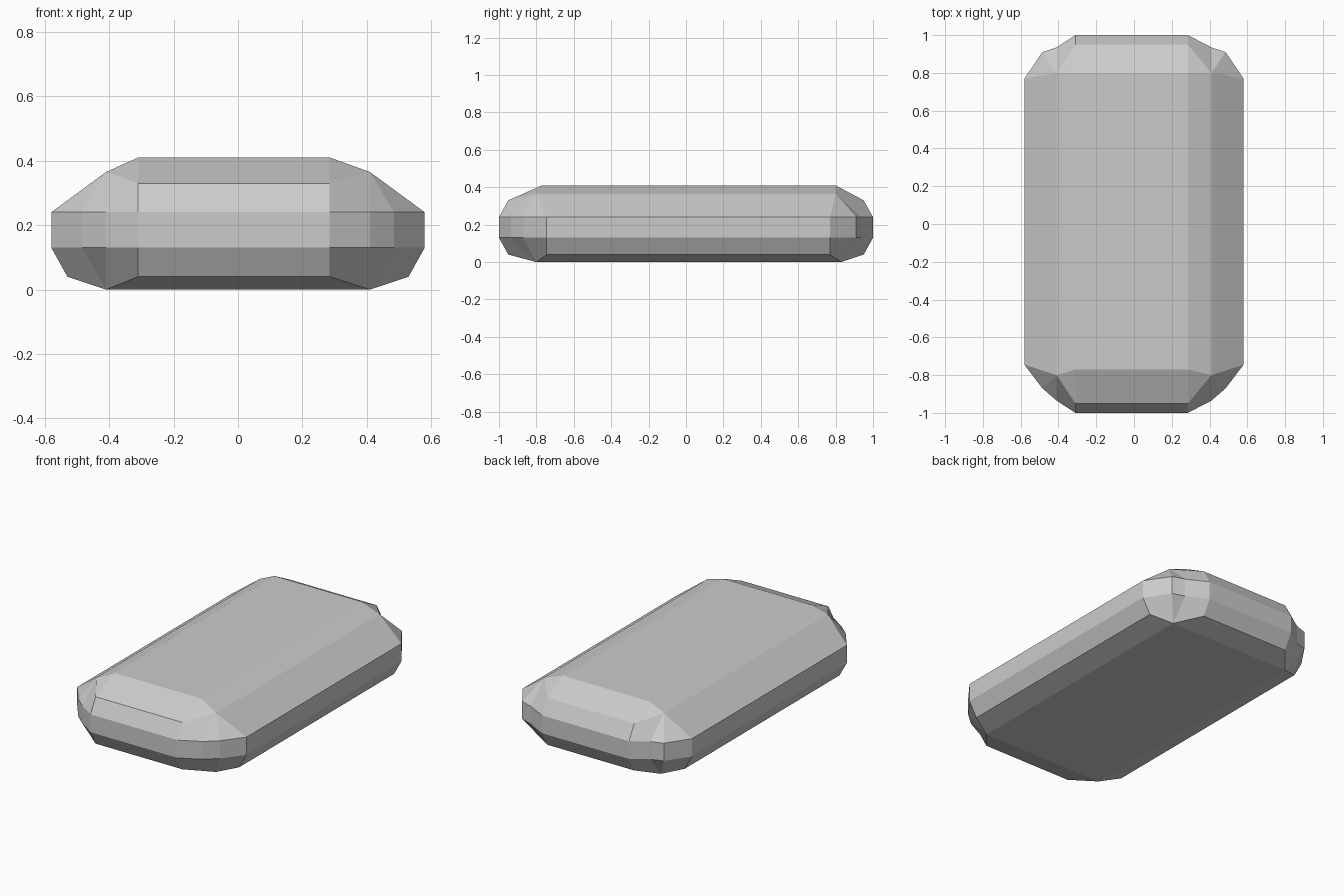
import bpy, bmesh

if "Cube" in bpy.data.objects:
    bpy.data.objects.remove(bpy.data.objects["Cube"])


def corner(sx, sy):
    """Five stacked levels of four points (side end, two bevel points, front/back end)."""
    xe = 0.285 if sx > 0 else 0.31
    ya, yb = (0.77, 0.91) if sy > 0 else (0.745, 0.87)
    y_foot, y_top = (0.83, 0.80) if sy > 0 else (0.80, 0.77)

    def p(x, y, z):
        return (sx * x, sy * y, z)

    foot = p(0.41, y_foot, 0.0)
    shoulder = p(0.41, 0.80, 0.365)
    crown = p(xe, y_top, 0.41)

    def belt(z):
        return [p(0.58, ya, z), p(0.485, yb, z), p(0.41, 0.935, z), p(xe, 1.0, z)]

    return [
        [foot] * 4,
        [p(0.53, ya, 0.04), foot, foot, p(xe, 0.95, 0.04)],
        belt(0.13),
        belt(0.24),
        [shoulder, shoulder, shoulder, p(xe, 0.95, 0.33)],
        [crown] * 4,
    ]


# Stack the corner points into closed rings running around the body
corners = [corner(sx, sy) for sx, sy in ((1, -1), (-1, -1), (-1, 1), (1, 1))]
rings = []
for level in range(6):
    ring = []
    for i, c in enumerate(corners):
        ring += c[level] if i % 2 == 0 else c[level][::-1]
    rings.append(ring)

bm = bmesh.new()
verts = {}


def face(points):
    unique = list(dict.fromkeys(points))
    if len(unique) < 3:
        return
    for q in unique:
        if q not in verts:
            verts[q] = bm.verts.new(q)
    bm.faces.new([verts[q] for q in unique])


# Faceted sides
for low, high in zip(rings, rings[1:]):
    n = len(low)
    for i in range(n):
        j = (i + 1) % n
        face([low[i], low[j], high[j], high[i]])

# Flat underside and top
face(rings[0][::-1])
face(rings[-1])

bmesh.ops.recalc_face_normals(bm, faces=bm.faces[:])
mesh = bpy.data.meshes.new("rounded_slab")
bm.to_mesh(mesh)
bm.free()
slab = bpy.data.objects.new("rounded_slab", mesh)
bpy.context.collection.objects.link(slab)
